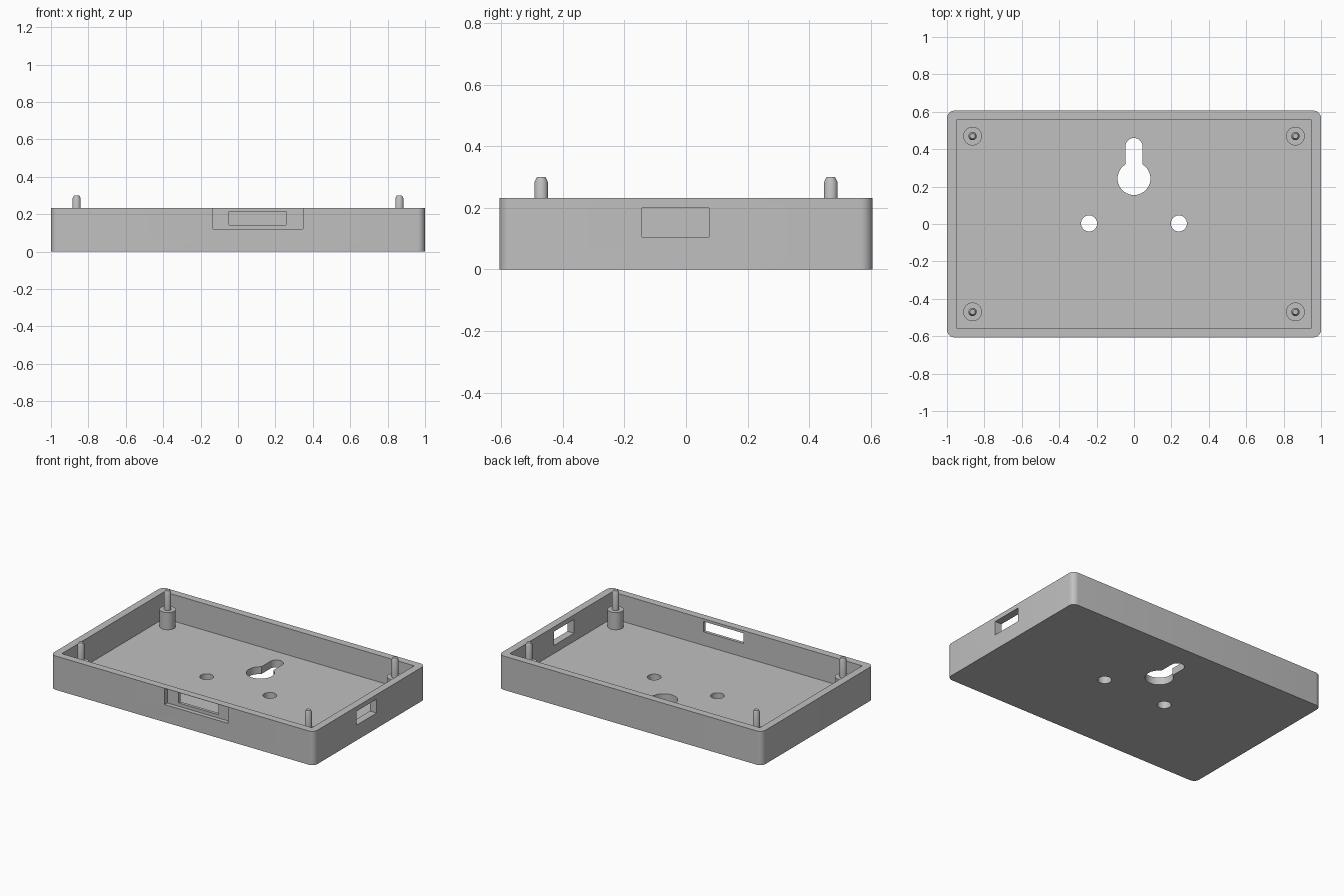
import bpy, bmesh, math

if "Cube" in bpy.data.objects:
    bpy.data.objects.remove(bpy.data.objects["Cube"])

W, D, H = 1.0, 0.606, 0.232     # half width, half depth, height
WALL, FLOOR = 0.051, 0.05

grey = bpy.data.materials.new("light_grey")
grey.diffuse_color = (0.527, 0.527, 0.527, 1)
grey.use_nodes = True
grey.node_tree.nodes["Principled BSDF"].inputs["Base Color"].default_value = grey.diffuse_color


def arc(cx, cy, r, a0, a1, n):
    """Points on an arc, angles in degrees."""
    step = math.radians(a1 - a0) / n
    return [(cx + r * math.cos(math.radians(a0) + i * step),
             cy + r * math.sin(math.radians(a0) + i * step)) for i in range(n + 1)]


def finish(name, bm):
    bmesh.ops.recalc_face_normals(bm, faces=bm.faces)
    mesh = bpy.data.meshes.new(name)
    bm.to_mesh(mesh)
    bm.free()
    mesh.materials.append(grey)
    ob = bpy.data.objects.new(name, mesh)
    bpy.context.collection.objects.link(ob)
    return ob


def prism(name, outline, z0, z1):
    """Extrude a plan outline between two heights."""
    bm = bmesh.new()
    face = bm.faces.new([bm.verts.new((x, y, z0)) for x, y in outline])
    top = bmesh.ops.extrude_face_region(bm, geom=[face])["geom"]
    bmesh.ops.translate(bm, vec=(0, 0, z1 - z0),
                        verts=[v for v in top if isinstance(v, bmesh.types.BMVert)])
    return finish(name, bm)


def box(name, x0, x1, y0, y1, z0, z1):
    return prism(name, [(x0, y0), (x1, y0), (x1, y1), (x0, y1)], z0, z1)


def lathe(name, profile, x, y, n=32):
    """Stack of rings from (radius, height) pairs, capped at both ends."""
    bm = bmesh.new()
    rings = [[bm.verts.new((x + px, y + py, z)) for px, py in arc(0, 0, r, 0, 360, n)[:-1]]
             for r, z in profile]
    for a, b in zip(rings, rings[1:]):
        for i in range(n):
            j = (i + 1) % n
            bm.faces.new((a[i], a[j], b[j], b[i]))
    bm.faces.new(rings[0][::-1])
    bm.faces.new(rings[-1])
    return finish(name, bm)


def cut(target, cutter):
    """Subtract the cutter, bake the result and drop the cutter."""
    mod = target.modifiers.new("cut", 'BOOLEAN')
    mod.operation, mod.solver, mod.object = 'DIFFERENCE', 'EXACT', cutter
    dg = bpy.context.evaluated_depsgraph_get()
    mesh = bpy.data.meshes.new_from_object(target.evaluated_get(dg))
    target.modifiers.clear()
    target.data = mesh
    bpy.data.objects.remove(cutter)


def smooth(ob):
    bpy.ops.object.select_all(action='DESELECT')
    ob.select_set(True)
    bpy.context.view_layer.objects.active = ob
    bpy.ops.object.shade_smooth_by_angle(angle=math.radians(30))


# Tray with rounded vertical corners
R = 0.04
outline = []
for sx, sy, a in ((1, 1, 0), (-1, 1, 90), (-1, -1, 180), (1, -1, 270)):
    outline += arc(sx * (W - R), sy * (D - R), R, a, a + 90, 8)
tray = prism("tray", outline, 0, H)

# Hollow interior with square corners
cut(tray, box("cavity", -W + WALL, W - WALL, -D + WALL, D - WALL, FLOOR, H + 0.1))

# Front port: shallow outer recess, then a slot through the wall
cut(tray, box("front_recess", -0.133, 0.348, -D - 0.1, -D + 0.03, 0.12, H - 0.002))
cut(tray, box("front_slot", -0.048, 0.256, -D - 0.1, -D + 0.1, 0.143, 0.214))

# Right side port
cut(tray, box("side_slot", W - 0.1, W + 0.1, -0.143, 0.075, 0.105, 0.2))

# Two round holes in the floor
for x in (-0.24, 0.24):
    cut(tray, prism("hole", arc(x, 0.003, 0.043, 0, 360, 32)[:-1], -0.1, 0.15))

# Keyhole hanger: large circle running into a narrow round-ended slot
KR, KS, KY = 0.088, 0.045, 0.243
a = math.degrees(math.acos(KS / KR))
keyhole = arc(0, KY, KR, 180 - a, 360 + a, 36) + arc(0, 0.415, KS, 0, 180, 16)
cut(tray, prism("keyhole", keyhole, -0.1, 0.15))
smooth(tray)

# Corner posts: wide boss with a thin chamfered pin
post = [(0.05, FLOOR), (0.05, 0.168), (0.022, 0.168), (0.022, 0.283), (0.014, 0.3)]
for x in (-0.863, 0.863):
    for y in (-0.47, 0.47):
        smooth(lathe("corner_post", post, x, y))
